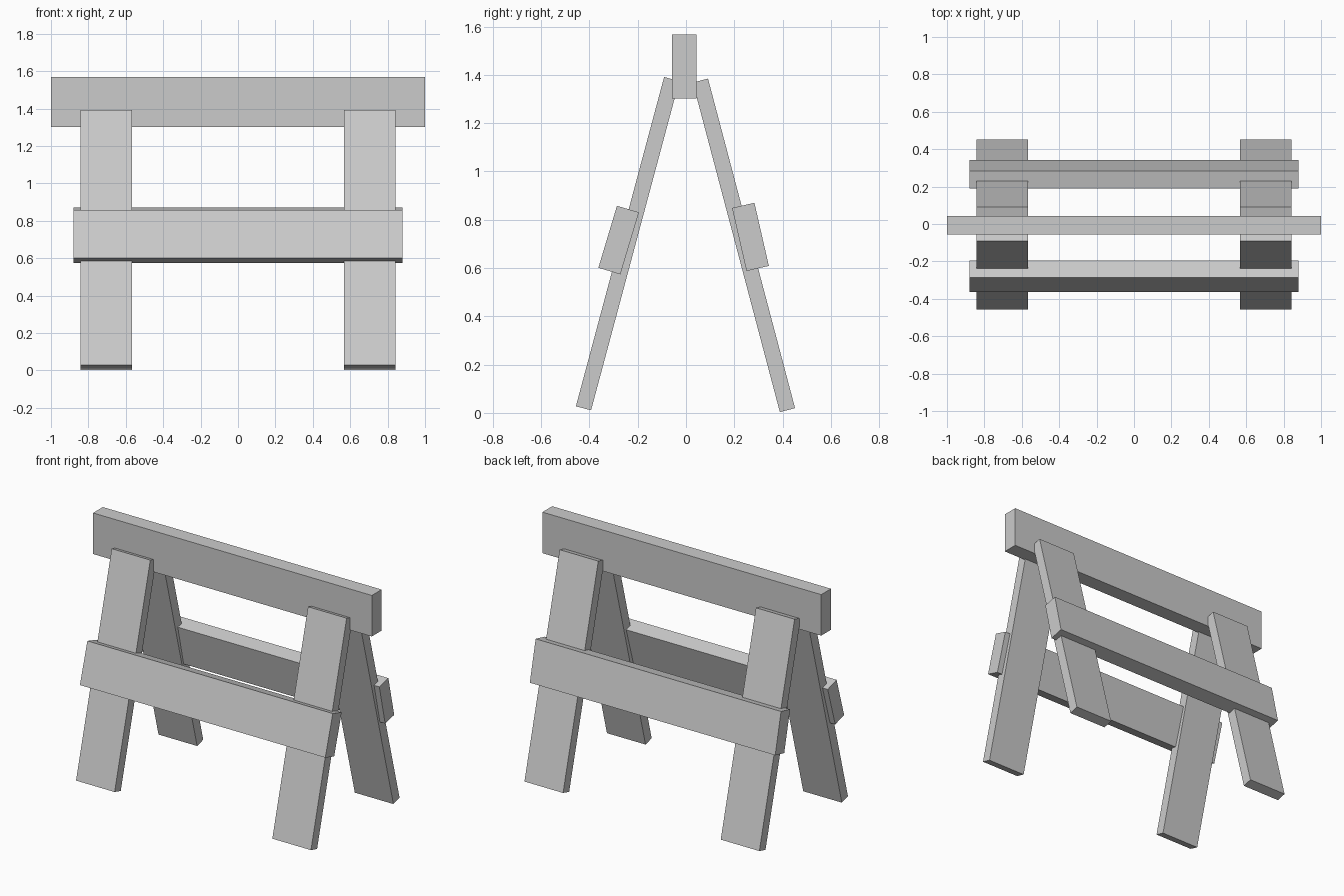
import bpy
from math import radians

if "Cube" in bpy.data.objects:
    bpy.data.objects.remove(bpy.data.objects["Cube"])


def board(name, size, loc, tilt=0.0):
    """Flat-faced plank, tilted about the x axis (degrees)."""
    bpy.ops.mesh.primitive_cube_add(size=1, location=loc, rotation=(radians(tilt), 0, 0))
    ob = bpy.context.object
    ob.name = name
    ob.scale = size
    bpy.ops.object.transform_apply(location=False, rotation=False, scale=True)
    return ob


# Top beam
board("top_beam", (2.0, 0.10, 0.266), (0, -0.007, 1.435))

# Splayed legs, a pair at each end
for side, x in (("left", -0.704), ("right", 0.704)):
    board("front_leg_" + side, (0.277, 0.065, 1.412), (x, -0.242, 0.701), -15.0)
    board("back_leg_" + side, (0.277, 0.065, 1.412), (x, 0.240, 0.694), 14.8)

# Long side rails across the legs, each set at a slightly different tilt
board("front_rail", (1.76, 0.095, 0.268), (0, -0.279, 0.716), -16.7)
board("back_rail", (1.76, 0.095, 0.268), (0, 0.267, 0.729), 12.9)
